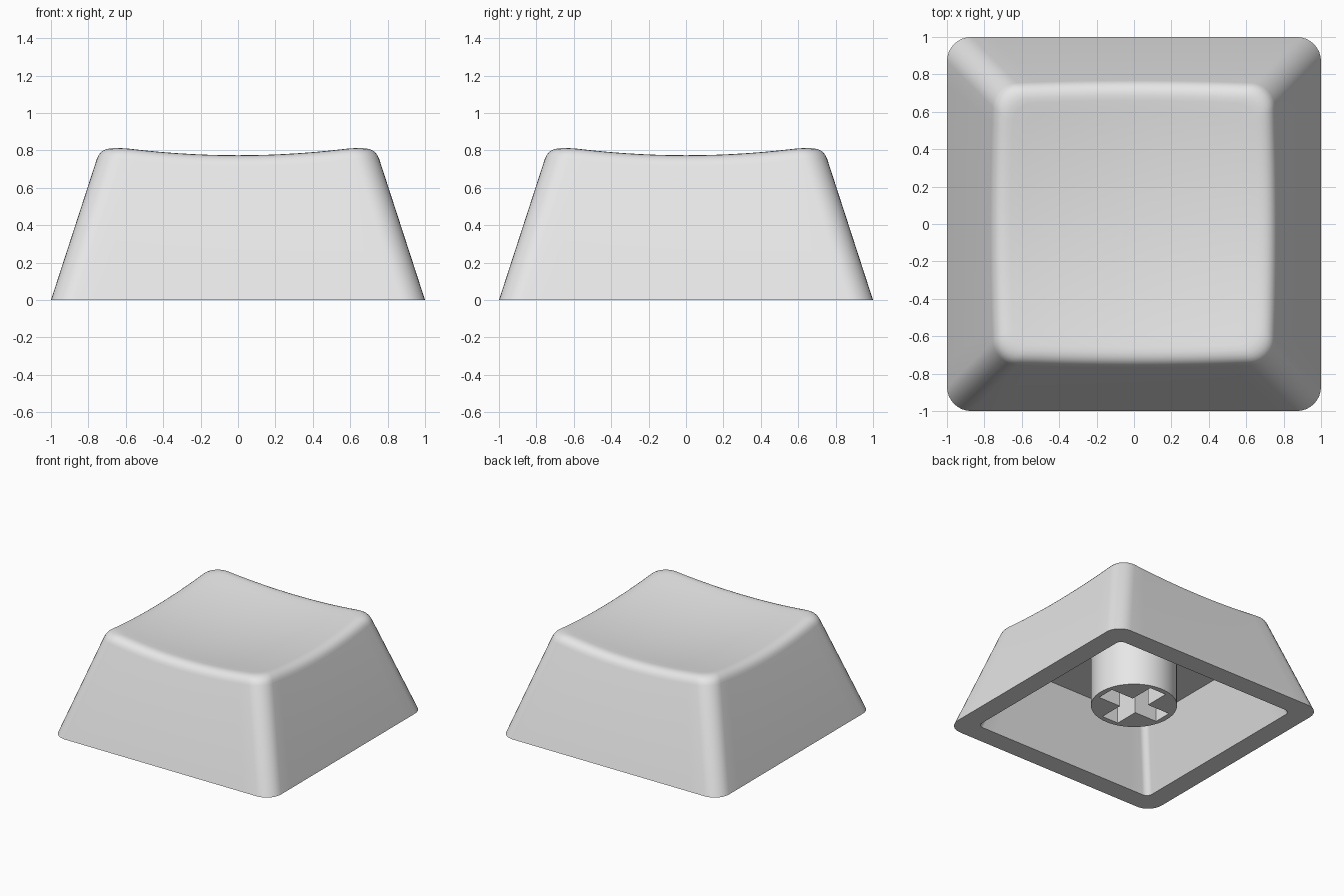
import bpy, bmesh, math
from mathutils import Vector

if "Cube" in bpy.data.objects:
    bpy.data.objects.remove(bpy.data.objects["Cube"])

grey = bpy.data.materials.new("light_grey_plastic")
grey.diffuse_color = (0.8, 0.8, 0.8, 1)
grey.use_nodes = True
grey.node_tree.nodes["Principled BSDF"].inputs["Base Color"].default_value = grey.diffuse_color

CEILING = 0.52
ARC, SIDE = 8, 14


def outline(half, radius):
    """Rounded square as a list of (x, y), counter-clockwise."""
    pts = []
    c = half - radius
    for q in range(4):
        turn = q * math.pi / 2
        ca, sa = math.cos(turn), math.sin(turn)
        quarter = [(half, -c + 2 * c * i / SIDE) for i in range(SIDE)]
        for i in range(ARC):
            a = math.pi / 2 * i / ARC
            quarter.append((c + radius * math.cos(a), c + radius * math.sin(a)))
        pts += [(x * ca - y * sa, x * sa + y * ca) for x, y in quarter]
    return pts


COUNT = len(outline(1, 0.1))


def wall_half(z):
    return 1 - 0.325 * z


def dish(x, y):
    return 0.724 + 0.11 * (x * x + y * y)


def wall_point(i, z, inset=0.0):
    return outline(wall_half(z) - inset, 0.13 - inset * 0.3)[i]


def finish(bm, name):
    bmesh.ops.recalc_face_normals(bm, faces=bm.faces)
    mesh = bpy.data.meshes.new(name)
    bm.to_mesh(mesh)
    bm.free()
    mesh.materials.append(grey)
    obj = bpy.data.objects.new(name, mesh)
    bpy.context.collection.objects.link(obj)
    bpy.ops.object.select_all(action='DESELECT')
    obj.select_set(True)
    bpy.context.view_layer.objects.active = obj
    bpy.ops.object.shade_smooth_by_angle(angle=math.radians(35))
    return obj


# Rounded rim where the sloped walls meet the dished top
low, corner, top = [], [], []
for i in range(COUNT):
    z = 0.78
    for _ in range(6):
        z = dish(*wall_point(i, z))
    low.append(Vector((*wall_point(i, z - 0.07), z - 0.07)))
    corner.append(Vector((*wall_point(i, z), z)))
    x, y = wall_point(i, z, 0.085)
    top.append(Vector((x, y, dish(x, y))))

# Rings of the cap, from the inner ceiling down, around the base and up
rings = [[Vector((x, y, CEILING)) for x, y in outline(0.665, 0.05)],
         [Vector((x, y, 0)) for x, y in outline(0.835, 0.05)],
         [Vector((x, y, 0)) for x, y in outline(1, 0.13)]]
for k in range(7):
    t = k / 6
    rings.append([a * (1 - t) ** 2 + c * 2 * t * (1 - t) + b * t * t
                  for a, c, b in zip(low, corner, top)])
for k in range(1, 10):
    s = 1 - k / 10
    rings.append([Vector((p.x * s, p.y * s, dish(p.x * s, p.y * s))) for p in top])

# Cap shell
bm = bmesh.new()
loops = [[bm.verts.new(p) for p in ring] for ring in rings]
for a, b in zip(loops, loops[1:]):
    for i in range(COUNT):
        j = (i + 1) % COUNT
        bm.faces.new((a[i], a[j], b[j], b[i]))
bm.faces.new(loops[0])
middle = bm.verts.new((0, 0, dish(0, 0)))
for i in range(COUNT):
    bm.faces.new((loops[-1][i], loops[-1][(i + 1) % COUNT], middle))
finish(bm, "cap_shell")

# Hollow stem with a cross-shaped socket
L, W, BOTTOM = 0.28, 0.075, 0.115
circle = [(0.324 * math.cos(math.tau * i / 64), 0.324 * math.sin(math.tau * i / 64))
          for i in range(64)]
cross = []
for q in range(4):
    ca, sa = round(math.cos(q * math.pi / 2)), round(math.sin(q * math.pi / 2))
    cross += [(x * ca - y * sa, x * sa + y * ca) for x, y in ((L, -W), (L, W), (W, W))]

bm = bmesh.new()
end_edges = []
for shape in (circle, cross):
    lower = [bm.verts.new((x, y, BOTTOM)) for x, y in shape]
    upper = [bm.verts.new((x, y, CEILING)) for x, y in shape]
    for i in range(len(shape)):
        j = (i + 1) % len(shape)
        bm.faces.new((lower[i], lower[j], upper[j], upper[i]))
        end_edges.append(bm.edges.get((lower[i], lower[j])))
bmesh.ops.triangle_fill(bm, use_beauty=True, use_dissolve=False, edges=end_edges,
                        normal=(0, 0, -1))
finish(bm, "stem")
